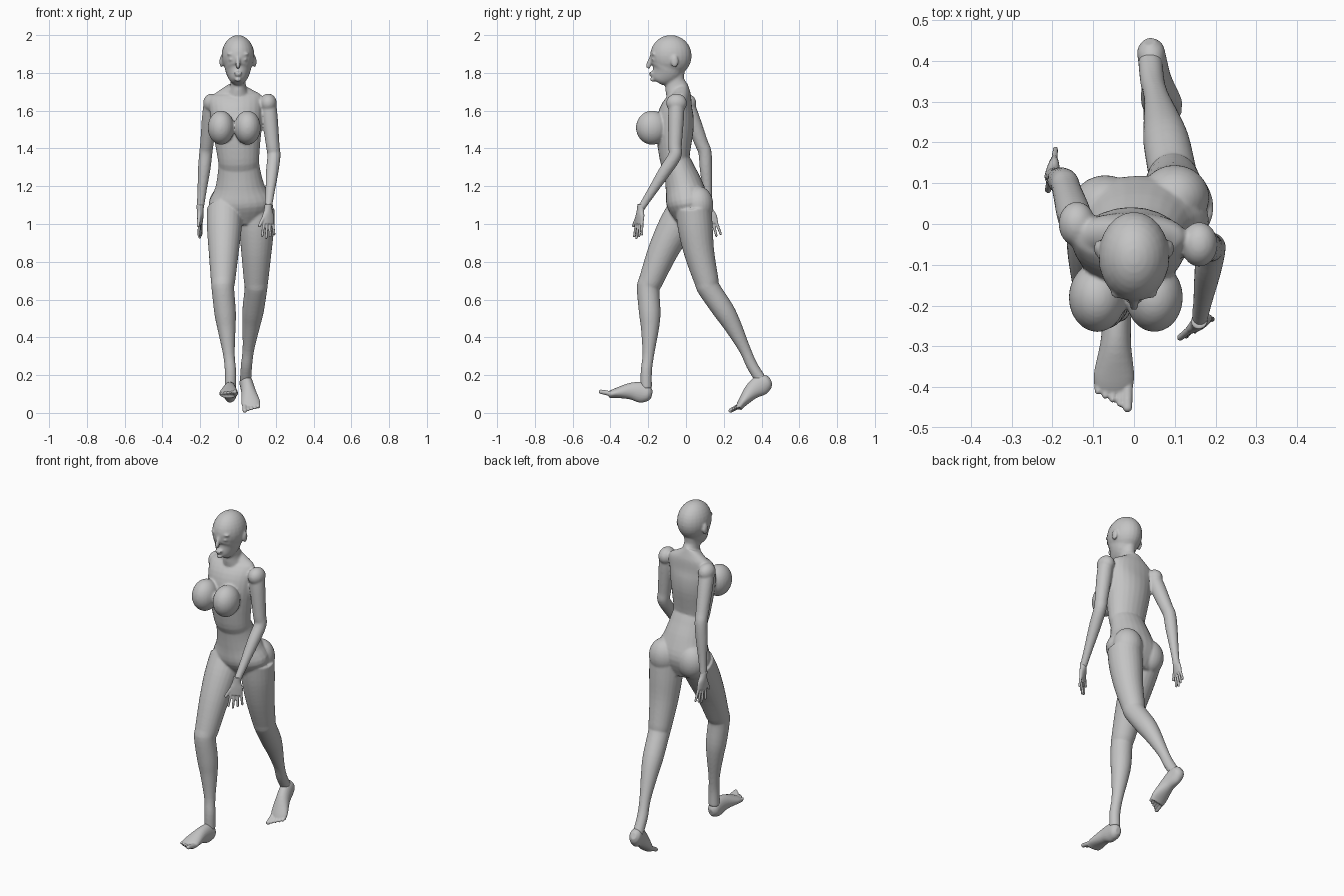
import bpy, bmesh, math
from mathutils import Vector, Matrix

if "Cube" in bpy.data.objects:
    bpy.data.objects.remove(bpy.data.objects["Cube"], do_unlink=True)

grey = bpy.data.materials.new("plain grey")
grey.use_nodes = True
shade = .55
grey.diffuse_color = (shade, shade, shade, 1)
for node in grey.node_tree.nodes:
    if node.type == 'BSDF_PRINCIPLED':
        node.inputs["Base Color"].default_value = (shade, shade, shade, 1)

X = Vector((1, 0, 0))


def smooth_rings(rings, steps=4):
    """Pass a smooth curve through rings of position, half width and half depth."""
    rings = [Vector(ring) for ring in rings]
    padded = [rings[0], *rings, rings[-1]]
    result = []
    for before, start, end, after in zip(padded, padded[1:], padded[2:], padded[3:]):
        leave, arrive = (end - before) / 2, (after - start) / 2
        for step in range(steps):
            t = step / steps
            ease = t * t * (3 - 2 * t)
            result.append(start.lerp(end, ease) + leave * (t * (1 - t) ** 2)
                          - arrive * (t * t * (1 - t)))
    return result + [rings[-1]]


def loft(bm, rings, side=X, sides=24):
    """Closed tube through elliptical rings set square to the path."""
    rings = smooth_rings(rings)
    centres = [Vector(ring[:3]) for ring in rings]
    last = len(rings) - 1
    loops = []
    for i, (centre, ring) in enumerate(zip(centres, rings)):
        along = (centres[min(i + 1, last)] - centres[max(i - 1, 0)]).normalized()
        across = (side - along * side.dot(along)).normalized()
        wide, deep = across * ring[3], along.cross(across) * ring[4]
        angles = [math.tau * k / sides for k in range(sides)]
        loops.append([bm.verts.new(centre + wide * math.cos(angle) + deep * math.sin(angle))
                      for angle in angles])
    for low, high in zip(loops, loops[1:]):
        for k in range(sides):
            bm.faces.new((low[k - 1], low[k], high[k], high[k - 1]))
    bm.faces.new(loops[0])
    bm.faces.new(loops[-1])


def ball(bm, centre, radii):
    place = Matrix.Translation(centre) @ Matrix.Diagonal((*radii, 1))
    bmesh.ops.create_uvsphere(bm, u_segments=24, v_segments=16, radius=1, matrix=place)


def limb(bm, joints, profile, bow=0, side=X):
    """Tube along a chain of joints; profile holds (joint number, half width, half depth)."""
    rings = []
    for t, width, *depth in profile:
        i = min(int(t), len(joints) - 2)
        bone = joints[i + 1] - joints[i]
        front = bone.cross(X).normalized()
        point = joints[i] + bone * (t - i) + front * (bow * math.sin(math.pi * t))
        rings.append((*point, width, *(depth or [width])))
    loft(bm, rings, side)


def digit(bm, base, tip, radius):
    """Finger or toe with a rounded tip."""
    end = radius * .85
    loft(bm, [(*base, radius, radius), (*tip, end, end)], sides=12)
    ball(bm, tip, (end, end, end))


def finish(bm, name, voxel, passes):
    """Fuse the overlapping forms into one smooth skin."""
    bmesh.ops.recalc_face_normals(bm, faces=bm.faces)
    for face in bm.faces:
        face.smooth = True
    mesh = bpy.data.meshes.new(name)
    bm.to_mesh(mesh)
    bm.free()
    mesh.materials.append(grey)
    part = bpy.data.objects.new(name, mesh)
    bpy.context.collection.objects.link(part)
    fuse = part.modifiers.new("fuse", 'REMESH')
    fuse.mode = 'VOXEL'
    fuse.voxel_size = voxel
    fuse.use_smooth_shade = True
    soften = part.modifiers.new("soften", 'SMOOTH')
    soften.iterations = passes


def hand(name, wrist, side, down):
    """Palm, four fingers fanned across it, and a thumb on the inner edge."""
    bm = bmesh.new()
    side = Vector(side).normalized()
    down = Vector(down).normalized()
    palm_end = wrist + down * .08
    limb(bm, [wrist, palm_end], [(-.3, .02), (.1, .024, .018), (.5, .036, .016), (1, .036, .012)],
         side=side)
    for k in range(4):
        spread = side * (k - 1.5) * .018
        base = palm_end + spread - down * .01
        length = .085 - .01 * abs(k - 1)
        digit(bm, base, base + down * length + spread * .4, .008)
    root = wrist + down * .03 - side * .02
    digit(bm, root, root + down * .06 - side * .035, .01)
    finish(bm, name, .004, 2)


def foot(name, heel, ball_joint, toe_way, inner):
    """Heel to ball, with five toes shortening from the inner side outwards."""
    bm = bmesh.new()
    limb(bm, [heel, ball_joint],
         [(-.1, .015, .02), (0, .032, .042), (.2, .035, .055), (.5, .038, .044),
          (.9, .05, .026), (1.1, .045, .018)], bow=.015)
    for k in range(5):
        base = ball_joint + X * inner * (.034 - .018 * k)
        tip = base + Vector(toe_way) * (.06 - .01 * k)
        digit(bm, base, tip, .014 if k == 0 else .01)
    finish(bm, name, .004, 3)


body = bmesh.new()

# Torso: height, depth position, half width, half depth; the hips sway to the left
torso = [(1.73, -.04, .045, .05), (1.7, -.03, .1, .05), (1.67, -.03, .14, .06),
         (1.6, -.05, .14, .09), (1.5, -.06, .13, .1), (1.35, -.06, .11, .08),
         (1.3, -.04, .11, .08), (1.2, -.01, .13, .1), (1.1, .01, .17, .11), (1, .02, .1, .06)]
loft(body, [(.05 * (1.4 - z), y, z, wide, deep) for z, y, wide, deep in torso])
for x in (-.09, .05):
    ball(body, (x, -.18, 1.51), (.07, .085, .09))
for x, y in ((-.07, .04), (.1, .065)):
    ball(body, (x, y, 1.1), (.085, .08, .1))

# Neck, skull and jaw
loft(body, [(0, -.05, 1.85, .045, .05), (0, -.06, 1.77, .04, .05),
            (0, -.05, 1.72, .045, .06), (0, -.04, 1.66, .07, .06)])
ball(body, (0, -.08, 1.89), (.087, .11, .11))
loft(body, [(0, -.09, 1.87, .078, .098), (0, -.105, 1.81, .066, .085),
            (0, -.14, 1.765, .04, .05), (0, -.15, 1.75, .02, .03)])

# Nose, lips and chin
loft(body, [(0, -.18, 1.89, .01, .01), (0, -.2, 1.84, .012, .012), (0, -.19, 1.83, .01, .01)])
for z, width in ((1.8, .023), (1.79, .019)):
    ball(body, (0, -.185, z), (width, .012, .006))
ball(body, (0, -.175, 1.765), (.018, .016, .012))

# Eyes, brows and ears
for mirror in (-1, 1):
    ball(body, (mirror * .034, -.17, 1.87), (.016, .013, .007))
    ball(body, (mirror * .036, -.17, 1.9), (.024, .014, .007))
    ball(body, (mirror * .088, -.06, 1.86), (.01, .02, .032))

# Arms and hands: shoulder, elbow and wrist
arm_shape = [(0, .042), (.3, .042), (.8, .036), (1, .035), (1.3, .033), (1.7, .024), (2, .019)]
left_arm = [Vector(p) for p in ((.16, -.05, 1.64), (.19, -.06, 1.36), (.16, -.24, 1.08))]
right_arm = [Vector(p) for p in ((-.14, 0, 1.64), (-.17, .1, 1.38), (-.2, .12, 1.08))]
for arm in (left_arm, right_arm):
    ball(body, arm[0], (.045, .055, .05))
    limb(body, arm, arm_shape)
hand("left_hand", left_arm[-1], side=(.8, .5, 0), down=(0, -.1, -1))
hand("right_hand", right_arm[-1], side=(.2, 1, 0), down=(0, .2, -1))

# Legs and feet: hip, knee, ankle and instep
leg_shape = [(0, .095), (.25, .092), (.55, .08), (.9, .065), (1, .06), (1.3, .057),
             (1.5, .047), (1.8, .031), (2, .03), (3, .03)]
left_leg = [(.1, .04, 1.08), (.095, .12, .66), (.045, .35, .25), (.04, .4, .17)]
right_leg = [(-.07, 0, 1.08), (-.08, -.2, .66), (-.04, -.21, .22), (-.04, -.21, .13)]
for leg in (left_leg, right_leg):
    limb(body, [Vector(p) for p in leg], leg_shape, bow=.014)
foot("left_foot", Vector((.04, .43, .165)), Vector((.07, .29, .042)), (0, -.9, -.5), inner=-1)
foot("right_foot", Vector((-.04, -.2, .1)), Vector((-.05, -.39, .1)), (0, -1, .2), inner=1)

finish(body, "body", .006, 5)
